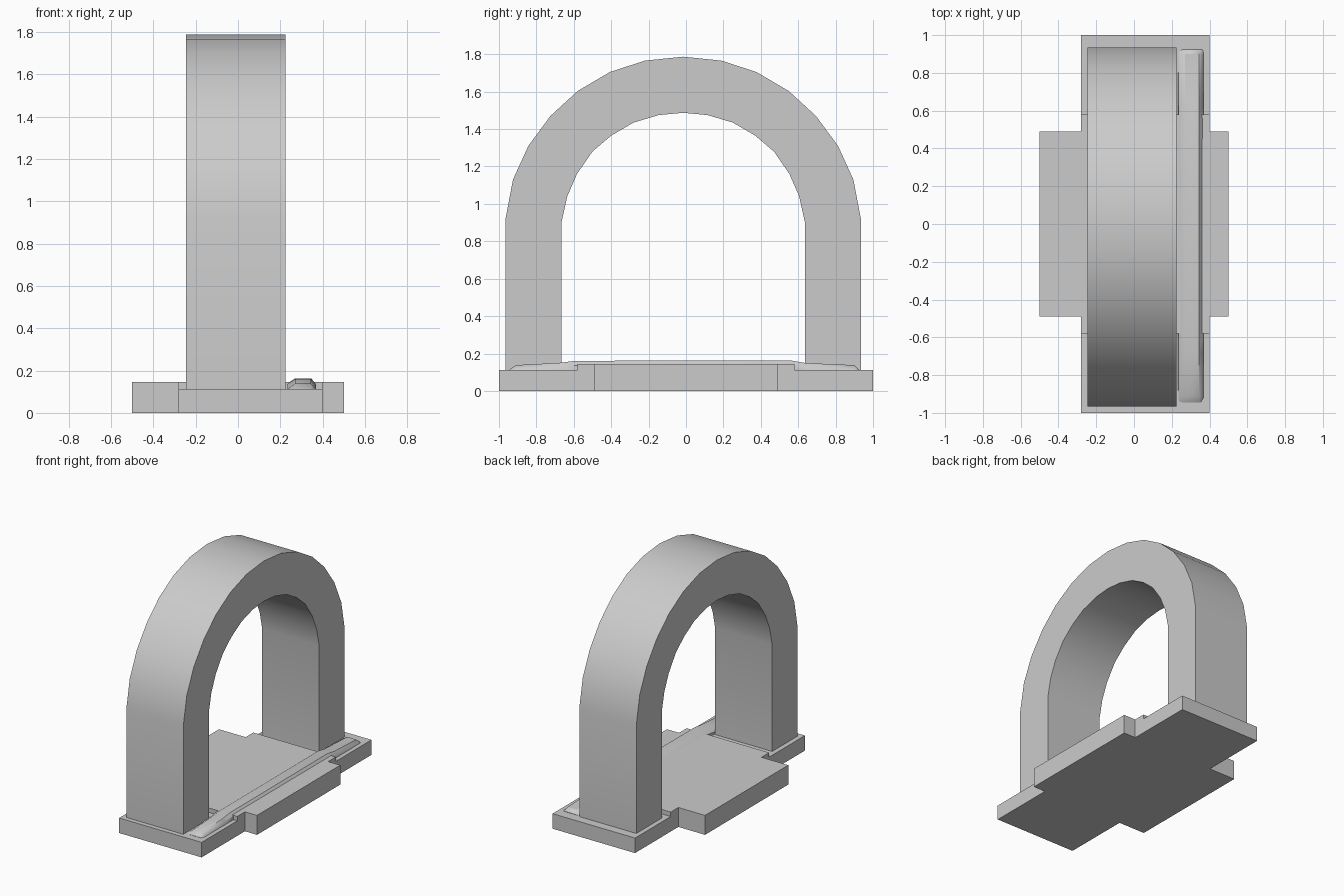
import bpy

if "Cube" in bpy.data.objects:
    bpy.data.objects.remove(bpy.data.objects["Cube"])


def make_object(name, verts, faces, smooth=False):
    mesh = bpy.data.meshes.new(name)
    mesh.from_pydata(verts, [], faces)
    mesh.update()
    obj = bpy.data.objects.new(name, mesh)
    bpy.context.collection.objects.link(obj)
    bpy.ops.object.select_all(action='DESELECT')
    obj.select_set(True)
    bpy.context.view_layer.objects.active = obj
    bpy.ops.object.mode_set(mode='EDIT')
    bpy.ops.mesh.select_all(action='SELECT')
    bpy.ops.mesh.normals_make_consistent(inside=False)
    bpy.ops.object.mode_set(mode='OBJECT')
    if smooth:
        bpy.ops.object.shade_smooth_by_angle(angle=0.6)
    return obj


def loft(name, rings, smooth=False):
    """Join equal-length rings of points and cap both ends."""
    n = len(rings[0])
    verts = [p for ring in rings for p in ring]
    faces = [tuple(range(n)), tuple(range(len(verts) - n, len(verts)))]
    for r in range(len(rings) - 1):
        for i in range(n):
            j = (i + 1) % n
            faces.append((r * n + i, r * n + j, (r + 1) * n + j, (r + 1) * n + i))
    return make_object(name, verts, faces, smooth)


def extrude_x(name, profile, x0, x1, smooth=False):
    """Extrude a (y, z) profile from x0 to x1."""
    return loft(name, [[(x, y, z) for y, z in profile] for x in (x0, x1)], smooth)


# Stepped base plate with a raised middle
extrude_x("base_plate", [(-1, 0), (1, 0), (1, 0.112), (0.58, 0.112), (0.58, 0.145),
                         (-0.58, 0.145), (-0.58, 0.112), (-1, 0.112)], -0.28, 0.40)

# Side wings of the base
wing = [(-0.49, 0), (0.49, 0), (0.49, 0.145), (-0.49, 0.145)]
extrude_x("left_wing", wing, -0.50, -0.28)
extrude_x("right_wing", wing, 0.40, 0.50)

# Arch: half profiles (offset from centre line, height), mirrored
CY = -0.015
outer = [(0.95, 0.11), (0.95, 0.92), (0.91, 1.13), (0.828, 1.31), (0.71, 1.47),
         (0.565, 1.603), (0.392, 1.705), (0.204, 1.766), (0, 1.787)]
inner = [(0.65, 0.11), (0.65, 0.905), (0.62, 1.04), (0.568, 1.16), (0.485, 1.28),
         (0.385, 1.365), (0.265, 1.435), (0.13, 1.475), (0, 1.487)]


def mirrored(half):
    return [(CY + y, z) for y, z in half] + [(CY - y, z) for y, z in half[-2::-1]]


o, i = mirrored(outer), mirrored(inner)
# rings across the arch band, lofted from foot to foot
loft("arch", [[(-0.245, *a), (0.225, *a), (0.225, *b), (-0.245, *b)]
              for a, b in zip(o, i)], True)

# Low bevelled threshold strip with lower, tapered ends
stations = [(-0.945, 0.114), (-0.91, 0.138), (-0.68, 0.150), (-0.59, 0.161),
            (0.56, 0.163), (0.64, 0.149), (0.90, 0.138), (0.925, 0.114)]
rings = []
for y, top in stations:
    shoulder = max(top - 0.024, 0.108)
    rings.append([(0.232, y, 0.10), (0.235, y, shoulder), (0.27, y, top),
                  (0.345, y, top), (0.367, y, shoulder), (0.37, y, 0.10)])
loft("threshold_strip", rings, True)
